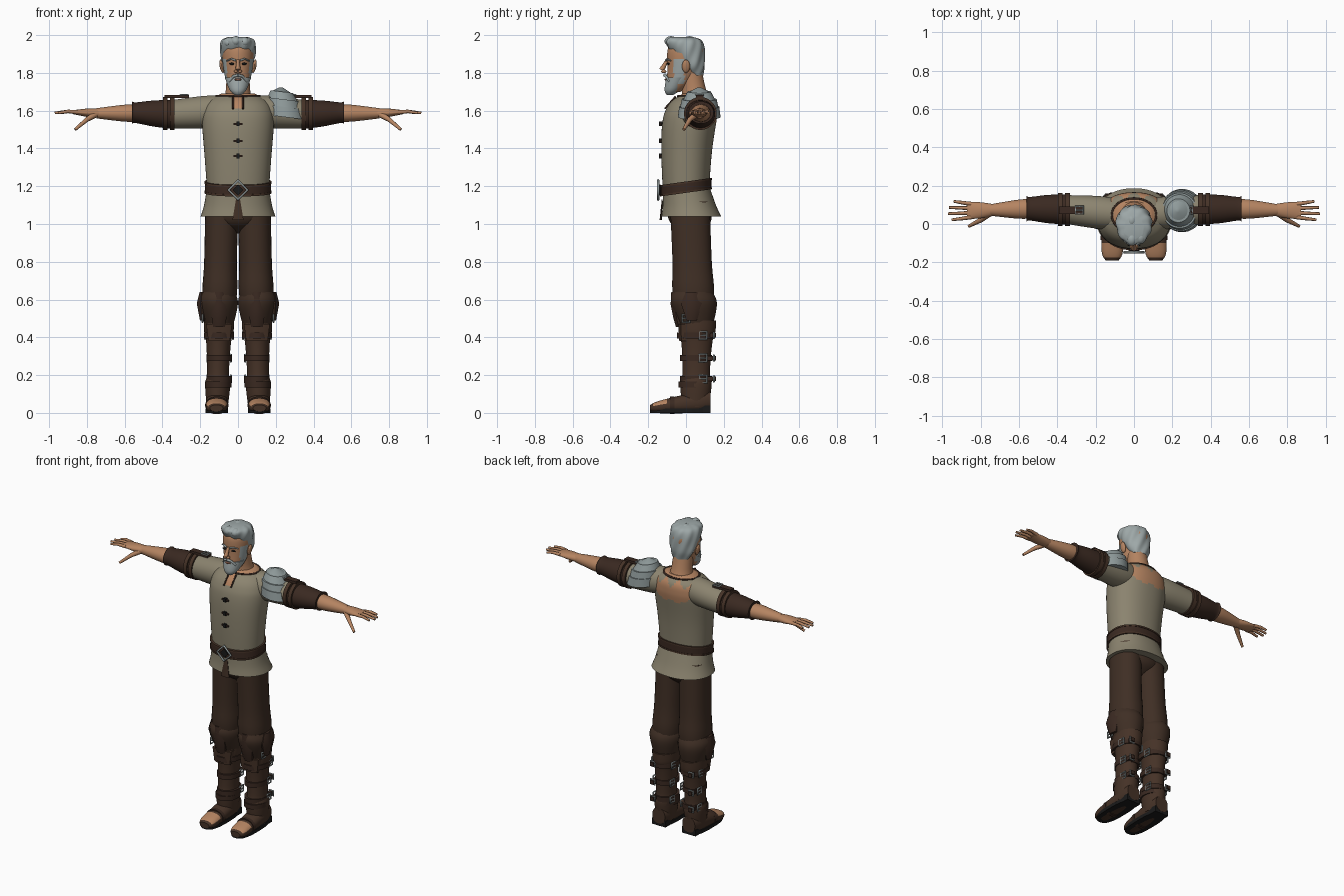
import bpy, bmesh, math
from mathutils import Vector, Matrix

cube = bpy.data.objects.get("Cube")
if cube:
    bpy.data.objects.remove(cube, do_unlink=True)


def material(name, *rgb):
    m = bpy.data.materials.new(name)
    m.use_nodes = True
    m.diffuse_color = (*rgb, 1)
    m.node_tree.nodes["Principled BSDF"].inputs["Base Color"].default_value = (*rgb, 1)
    return m


SKIN = material("skin", .46, .23, .12)
HAIR = material("grey_hair", .34, .39, .39)
LINEN = material("linen", .26, .23, .16)
CLOTH = material("brown_cloth", .05, .028, .018)
LEATHER = material("dark_leather", .042, .022, .015)
BOOT = material("boot_leather", .06, .032, .02)
STEEL = material("steel", .3, .34, .34)
PLATE = material("shoulder_plate_grey", .28, .33, .33)
DARK = material("near_black", .01, .01, .01)
LIP = material("lip", .25, .1, .06)
AXES = {"x": Vector((1, 0, 0)), "y": Vector((0, 1, 0)), "z": Vector((0, 0, 1))}
made = []


def finish(name, bm, mats, rule=None):
    bmesh.ops.recalc_face_normals(bm, faces=bm.faces)
    if rule:
        for face in bm.faces:
            face.material_index = int(rule(face.calc_center_median(), face.normal))
    mesh = bpy.data.meshes.new(name)
    bm.to_mesh(mesh)
    bm.free()
    for mat in mats:
        mesh.materials.append(mat)
    ob = bpy.data.objects.new(name, mesh)
    bpy.context.collection.objects.link(ob)
    made.append(ob)


def smooth_rows(rows, steps):
    """Interpolate the (position, radius) rows with a flowing curve."""
    rows = [Vector(row) for row in rows]
    padded = [rows[0], *rows, rows[-1]]
    out = []
    for a, b, c, d in zip(padded, padded[1:], padded[2:], padded[3:]):
        for k in range(steps):
            t = k / steps
            out.append(b + ((c - a) * t + (a * 2 - b * 5 + c * 4 - d) * t**2
                            + (b * 3 - a - c * 3 + d) * t**3) / 2 if t else b)
    return out + [rows[-1]]


def loft(name, rows, *mats, at=(0, 0), to=None, flat=1, flat_end=None, axis="z", seg=32,
         steps=5, power=2, side=1, ease=lambda t: t, rule=None, warp=None):
    """Rows give position along the axis and radius; the centre drifts from at to to."""
    bm = bmesh.new()
    rings = []
    start, end = Vector(at), Vector(to or at)
    first, last = rows[0][0], rows[-1][0]
    for pos, radius in smooth_rows(rows, steps):
        t = (pos - first) / (last - first)
        centre = start.lerp(end, ease(t))
        ratio = flat + ((flat_end or flat) - flat) * t
        ring = []
        for k in range(seg):
            angle = math.tau * (k + .5) / seg
            c, s = math.cos(angle), math.sin(angle)
            co = [centre.x + radius * math.copysign(abs(c) ** (2 / power), c),
                  centre.y + radius * ratio * math.copysign(abs(s) ** (2 / power), s)]
            co.insert("xyz".index(axis), pos)
            co = warp(Vector(co)) if warp else Vector(co)
            co.x *= side
            ring.append(bm.verts.new(co))
        rings.append(ring)
    for low, high in zip(rings, rings[1:]):
        for k in range(seg):
            n = (k + 1) % seg
            bm.faces.new((low[k], low[n], high[n], high[k]))
    bm.faces.new(rings[0])
    bm.faces.new(rings[-1])
    finish(name, bm, mats, rule)


def band(name, pos, half, radius, mat, **options):
    loft(name, [(pos - half, radius), (pos + half, radius)], mat, steps=1, **options)


def solid(name, loc, size, mat, ball=False, turn=0):
    bm = bmesh.new()
    matrix = (Matrix.Translation(loc) @ Matrix.Rotation(turn, 4, 'Y')
              @ Matrix.Diagonal((*size, 1)))
    if ball:
        bmesh.ops.create_uvsphere(bm, u_segments=16, v_segments=10, radius=1, matrix=matrix)
    else:
        bmesh.ops.create_cube(bm, size=2, matrix=matrix)
    finish(name, bm, [mat])


def wire(name, points, radius, mat, closed=False, side=1, end=1):
    """Round bar along the points, tapering to the end factor."""
    curve = bpy.data.curves.new(name, 'CURVE')
    curve.dimensions, curve.bevel_depth, curve.bevel_resolution = '3D', radius, 2
    curve.use_fill_caps = True
    line = curve.splines.new('POLY')
    line.points.add(len(points) - 1)
    for i, (x, y, z) in enumerate(points):
        line.points[i].co = (x * side, y, z, 1)
        line.points[i].radius = 1 + (end - 1) * i / (len(points) - 1)
    line.use_cyclic_u = closed
    curve.materials.append(mat)
    bpy.context.collection.objects.link(bpy.data.objects.new(name, curve))


def buckle(name, loc, plane, side, size=.02):
    """Square frame with a prong, lying in the named plane."""
    c, u, v = Vector(loc), AXES[plane[0]] * size, AXES[plane[1]] * size
    wire(name + "_frame", [c + u + v, c + u - v, c - u - v, c - u + v], .005, STEEL, True, side)
    wire(name + "_prong", [c - u, c + u], .004, STEEL, False, side)


# Tunic body: open notch at the throat, ragged tear across the upper back
def bare(c, normal):
    if c.z > 1.677 or (c.y < 0 and abs(c.x) < .024 and c.z > 1.61):
        return True
    spike = abs((c.x * 11) % 1 - .5) / 9
    hem = 1.53 + max(0, abs(c.x) - .09) + spike / 5
    return c.y > .06 and abs(c.x) < .16 and hem < c.z < 1.68 - spike


loft("tunic_body", [(1.17, .163), (1.36, .177), (1.53, .19), (1.6, .183), (1.65, .155), (1.69, .09)],
     LINEN, SKIN, to=(0, .05), flat=.75, ease=lambda t: t**3, seg=88, steps=9, power=2.2, rule=bare)
loft("tunic_skirt", [(1.04, .198), (1.1, .18), (1.2, .163)], LINEN, at=(0, .028), to=(0, 0),
     flat=.8, flat_end=.76, seg=48, power=2.2)
loft("skirt_slit", [(1.02, .032), (1.13, .012)], CLOTH, at=(0, -.134), to=(0, -.126), flat=.2, seg=8)
ring = [k * math.tau / 32 for k in range(32)]
wire("collar_trim", [(.116 * math.cos(a), .046 + .088 * math.sin(a), 1.677) for a in ring],
     .006, LEATHER, closed=True)
for s in (1, -1):
    wire("throat_edge", [(.026, -.055, 1.675), (.026, -.112, 1.61)], .005, LEATHER, side=s)
for z in (1.36, 1.44, 1.53):
    solid("toggle", (0, -.134, z), (.009, .009, .012), DARK)
    solid("toggle_loop", (0, -.134, z), (.024, .005, .005), LEATHER)

# Belt, dipping toward the front
def dip(v):
    return v + AXES["z"] * v.y * .14


belt = dict(flat=.77, seg=48, power=2.2, warp=dip)
band("belt", 1.195, .027, .175, LEATHER, **belt)
for z in (1.17, 1.22):
    band("belt_edge", z, .005, .178, BOOT, **belt)
corners = [k * math.pi / 2 for k in range(4)]
wire("belt_buckle", [(.05 * math.cos(a), -.147, 1.18 + .05 * math.sin(a)) for a in corners],
     .007, STEEL, closed=True)
solid("belt_tongue", (0, -.14, 1.18), (.02, .006, .02), DARK, turn=math.pi / 4)

# Neck and head, with sideburns coloured on the cheeks
loft("neck", [(1.64, .09), (1.7, .066), (1.83, .06)], SKIN, at=(0, .055), to=(0, .02))
loft("head", [(1.7, .03), (1.74, .056), (1.8, .073), (1.89, .084), (1.94, .077), (1.98, .05)],
     SKIN, HAIR, at=(0, -.062), to=(0, 0), flat=1.1, flat_end=1.2, seg=40,
     ease=lambda t: 1 - (1 - t)**3,
     rule=lambda c, normal: abs(c.x) > .055 and -.065 < c.y < -.01 and c.z < 1.88)


def wavy(v):
    swell = 1 + math.sin(9 * math.atan2(v.x, v.y) + 40 * v.z) / 30
    return Vector((v.x * swell, v.y * swell, v.z))


loft("hair", [(1.785, .052), (1.83, .078), (1.88, .089), (1.94, .094), (1.975, .083), (1.99, .05)],
     HAIR, at=(0, .055), to=(0, -.02), flat=.65, flat_end=1.15, seg=54, warp=wavy)
for k in range(7):
    x, y = .055 * math.cos(k * math.tau / 7), .05 * math.sin(k * math.tau / 7) - .03
    solid("hair_lock", (x, y, 1.97 - abs(x) / 5), (.028, .035, .027), HAIR, True, x * 8)
loft("beard", [(1.683, .018), (1.71, .045), (1.775, .07)], HAIR, at=(0, -.085), to=(0, -.04),
     flat=.93)
solid("mouth", (0, -.106, 1.765), (.02, .008, .006), LIP, True)
wire("nose", [(0, -.1, 1.868), (0, -.115, 1.84), (0, -.129, 1.815)], .008, SKIN, end=1.8)
for s in (1, -1):
    wire("moustache", [(0, -.112, 1.788), (.025, -.106, 1.782), (.045, -.088, 1.755)], .009,
         HAIR, side=s, end=.6)
    wire("eyebrow", [(.012, -.106, 1.866), (.035, -.1, 1.874), (.06, -.08, 1.864)], .006,
         HAIR, side=s, end=.6)
    solid("eye", (s * .033, -.094, 1.848), (.014, .008, .006), DARK, True)
    solid("nostril", (s * .011, -.118, 1.808), (.01, .014, .009), SKIN, True)
    solid("ear", (s * .086, 0, 1.835), (.011, .021, .036), SKIN, True, s / 5)

# Arms
for s in (1, -1):
    arm = dict(axis="x", side=s)
    loft("sleeve", [(.07, .08), (.18, .086), (.36, .075)], LINEN, at=(.05, 1.6), to=(.076, 1.58), **arm)
    loft("bracer", [(.34, .08), (.45, .074), (.54, .062), (.56, .067)], LEATHER,
         at=(.076, 1.58), to=(.08, 1.59), flat=.98, flat_end=.88, **arm)
    for x in (.347, .384):
        band("arm_strap", x, .012, .087, BOOT, at=(.076, 1.585), **arm)
    solid("shoulder_strap", (s * .325, .072, 1.675), (.065, .02, .008), LEATHER)
    buckle("shoulder_buckle", (.285, .072, 1.684), "xy", s)
    loft("forearm", [(.52, .05), (.6, .05), (.75, .03)], SKIN, at=(.08, 1.587), to=(.073, 1.586),
         flat=.9, **arm)
    loft("palm", [(.73, .03), (.8, .042), (.87, .044)], SKIN, at=(.073, 1.586), to=(.07, 1.592),
         flat=.8, flat_end=.25, **arm)
    for i, tip in enumerate((.95, .97, .965, .94)):
        spread = i - 1.5
        wire("finger", [(.85, .07 + spread * .023, 1.592), (.9, .07 + spread * .028, 1.596),
                        (tip, .07 + spread * .032, 1.588)], .0115, SKIN, side=s, end=.6)
    wire("thumb", [(.755, .055, 1.58), (.8, .02, 1.553), (.862, -.012, 1.5)], .018, SKIN,
         side=s, end=.45)

# Overlapping lames on the left shoulder
def lean(v):
    return v + Vector(((1.64 - v.z) / 7, 0, (.245 - v.x) / 8))


for low, high, wide, narrow in ((1.565, 1.62, .11, .104), (1.61, 1.66, .1, .09), (1.65, 1.7, .086, .06),
                                (1.69, 1.722, .065, .01)):
    loft("shoulder_lame", [(low, wide), (high, narrow)], PLATE, at=(.24, .07), flat=1.03,
         seg=28, steps=1, warp=lean)

# Legs
loft("trouser_seat", [(.95, .05), (1, .14), (1.06, .165), (1.15, .155)], CLOTH,
     at=(0, .028), to=(0, .01), flat=.72)
for s in (1, -1):
    loft("trouser_leg", [(1.12, .088), (.8, .087), (.64, .092), (.48, .07)], CLOTH,
         at=(.085, .02), to=(.1, .045), flat=1.2, power=2.2, side=s)
    loft("knee_wrap", [(.64, .09), (.6, .104), (.55, .1), (.46, .075)], CLOTH,
         at=(.105, .036), to=(.1, .055), flat=1.18, seg=16, side=s)
    guard = dict(side=s, seg=8, steps=1)
    loft("knee_guard", [(.64, .026), (.575, .046), (.5, .042), (.455, .034)], LEATHER,
         at=(.1, -.06), to=(.1, -.03), flat=.75, **guard)
    loft("knee_wing", [(.64, .02), (.58, .036), (.49, .018)], LEATHER, at=(.185, .03),
         flat=1.7, **guard)
    buckle("knee_buckle", (.188, 0, .5), "yz", s)
    loft("shin_guard", [(.47, .072), (.38, .06)], BOOT, at=(.1, -.01), flat=.45, power=3, **guard)

    # Boots with three buckled straps
    loft("boot_shaft", [(.49, .08), (.43, .078), (.39, .068), (.3, .061), (.2, .059), (.15, .067),
                        (.03, .056)], BOOT, at=(.1, .06), to=(.11, .05), flat=1.25, side=s)
    band("ankle_cuff", .15, .015, .07, LEATHER, at=(.104, .045), flat=1.23, side=s)
    for z, r in ((.41, .08), (.29, .068), (.18, .068)):
        band("boot_strap", z, .016, r, LEATHER, at=(.1, .052), flat=1.25, side=s)
        for x in (r, -r):
            buckle("boot_buckle", (.1 + x * .92, .09, z), "yz", s)
        solid("strap_end", (s * .14, .135, z), (.012, .025, .012), LEATHER)
        buckle("rear_buckle", (.14, .148, z), "xz", s, .016)
    loft("foot", [(-.19, .034), (-.16, .052), (-.1, .058), (.06, .058), (.13, .046)], BOOT, SKIN,
         axis="y", at=(.114, .025), to=(.11, .065), flat=.5, flat_end=1.1, side=s, power=2.3,
         rule=lambda c, normal: normal.z > .45 and -.172 < c.y < -.09)
    band("instep_strap", -.072, .012, .062, LEATHER, axis="y", at=(.112, .04), flat=.76, side=s)
    band("sole", .011, .011, .06, DARK, at=(.112, -.03), flat=2.67, power=2.8, side=s)
    solid("heel", (s * .11, .083, .02), (.05, .046, .02), DARK)

# Smooth shading with sharp edges kept
bpy.ops.object.select_all(action='DESELECT')
for ob in made:
    ob.select_set(True)
bpy.context.view_layer.objects.active = made[0]
bpy.ops.object.shade_smooth_by_angle(angle=math.radians(40))
